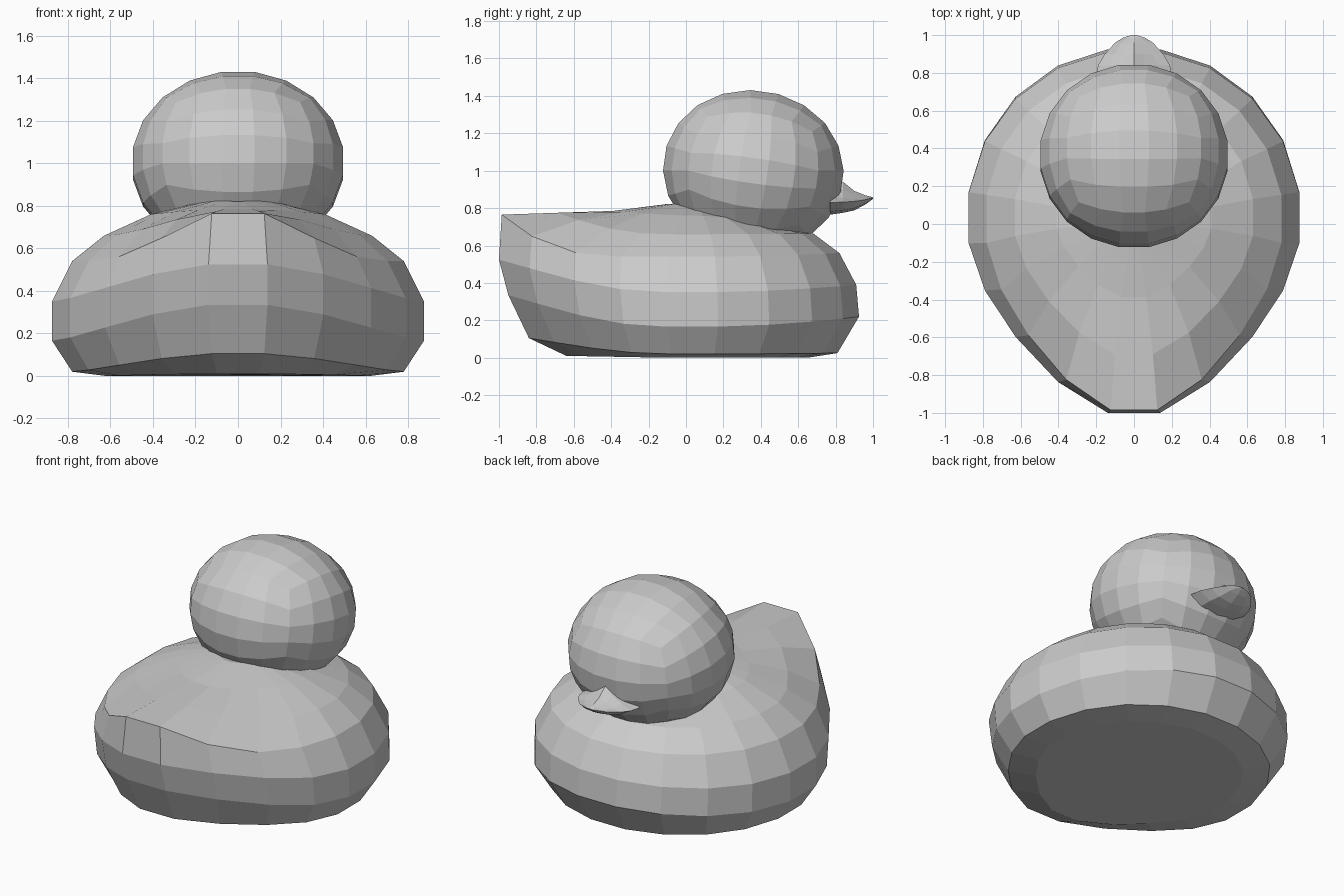
import bpy, bmesh, math
from mathutils import Vector, Matrix

if "Cube" in bpy.data.objects:
    bpy.data.objects.remove(bpy.data.objects["Cube"])


def make_object(name, bm):
    bmesh.ops.recalc_face_normals(bm, faces=bm.faces)
    mesh = bpy.data.meshes.new(name)
    bm.to_mesh(mesh)
    bm.free()
    obj = bpy.data.objects.new(name, mesh)
    bpy.context.collection.objects.link(obj)
    return obj


def loft(name, rings):
    """Skin a stack of equal-length closed rings and cap both ends."""
    bm = bmesh.new()
    loops = [[bm.verts.new(p) for p in ring] for ring in rings]
    n = len(loops[0])
    for a, b in zip(loops, loops[1:]):
        for i in range(n):
            j = (i + 1) % n
            bm.faces.new((a[i], a[j], b[j], b[i]))
    bm.faces.new(loops[0])
    bm.faces.new(loops[-1])
    return make_object(name, bm)


def body_ring(width, side_z, front_y, front_z, back_y, back_z, power):
    """20-sided ring, tapered towards the tail and lifted at front and back."""
    top = math.cos(math.radians(9))
    points = []
    for k in range(20):
        a = math.radians(9 + 18 * k)
        c, s = math.cos(a) / top, math.sin(a) / top
        t = abs(s)
        y = 0.025 * (1 - t * t)
        if s > 0:
            y += front_y * t
            z = side_z + (front_z - side_z) * t ** 2
        else:
            y += back_y * t * (0.8 + 0.2 * t ** 4)
            z = side_z + (back_z - side_z) * t ** power
        points.append((width * c, y, z))
    return points


# body: half width, side z, front y, front z, back y, back z, tail lift sharpness
body_profile = [
    (0.62, 0.00, 0.65, 0.000, -0.64, 0.010, 2),
    (0.78, 0.02, 0.81, 0.025, -0.84, 0.105, 3),
    (0.875, 0.165, 0.925, 0.22, -0.95, 0.335, 3),
    (0.875, 0.35, 0.91, 0.39, -1.00, 0.525, 3),
    (0.78, 0.54, 0.82, 0.56, -0.985, 0.765, 7),
    (0.63, 0.66, 0.68, 0.665, -0.69, 0.775, 4),
    (0.41, 0.76, 0.42, 0.715, -0.39, 0.785, 2),
    (0.15, 0.825, 0.17, 0.77, -0.10, 0.822, 2),
]
loft("body", [body_ring(*row) for row in body_profile])

# head: cube divided 5 x 5 per side, rounded, squashed and tipped forward
bm = bmesh.new()
bmesh.ops.create_cube(bm, size=2)
bmesh.ops.subdivide_edges(bm, edges=bm.edges[:], cuts=4, use_grid_fill=True)
tilt = Matrix.Rotation(math.radians(-8), 3, 'X')
for v in bm.verts:
    d = Vector([math.tan(c * math.pi / 4) for c in v.co]).normalized()
    v.co = tilt @ Vector((d.x * 0.506, d.y * 0.49, d.z * 0.435)) + Vector((0, 0.36, 1.0))
make_object("head", bm)


# beak: wide flat bill with a central ridge, narrowing to an upturned tip
def beak_ring(y, w, top, mid, low):
    half = [(0.3 * w, mid + 0.6 * (top - mid)), (0.65 * w, mid + 0.22 * (top - mid)),
            (w, mid), (0.6 * w, mid + 0.75 * (low - mid))]
    outline = [(0, top)] + half + [(0, low)] + [(-x, z) for x, z in reversed(half)]
    return [(x, y, z) for x, z in outline]


loft("beak", [
    beak_ring(0.77, 0.205, 0.96, 0.83, 0.765),
    beak_ring(0.84, 0.19, 0.94, 0.832, 0.775),
    beak_ring(0.90, 0.155, 0.892, 0.836, 0.788),
    beak_ring(0.96, 0.10, 0.868, 0.845, 0.82),
    beak_ring(0.985, 0.06, 0.862, 0.852, 0.838),
    beak_ring(1.00, 0.015, 0.857, 0.854, 0.850),
])
